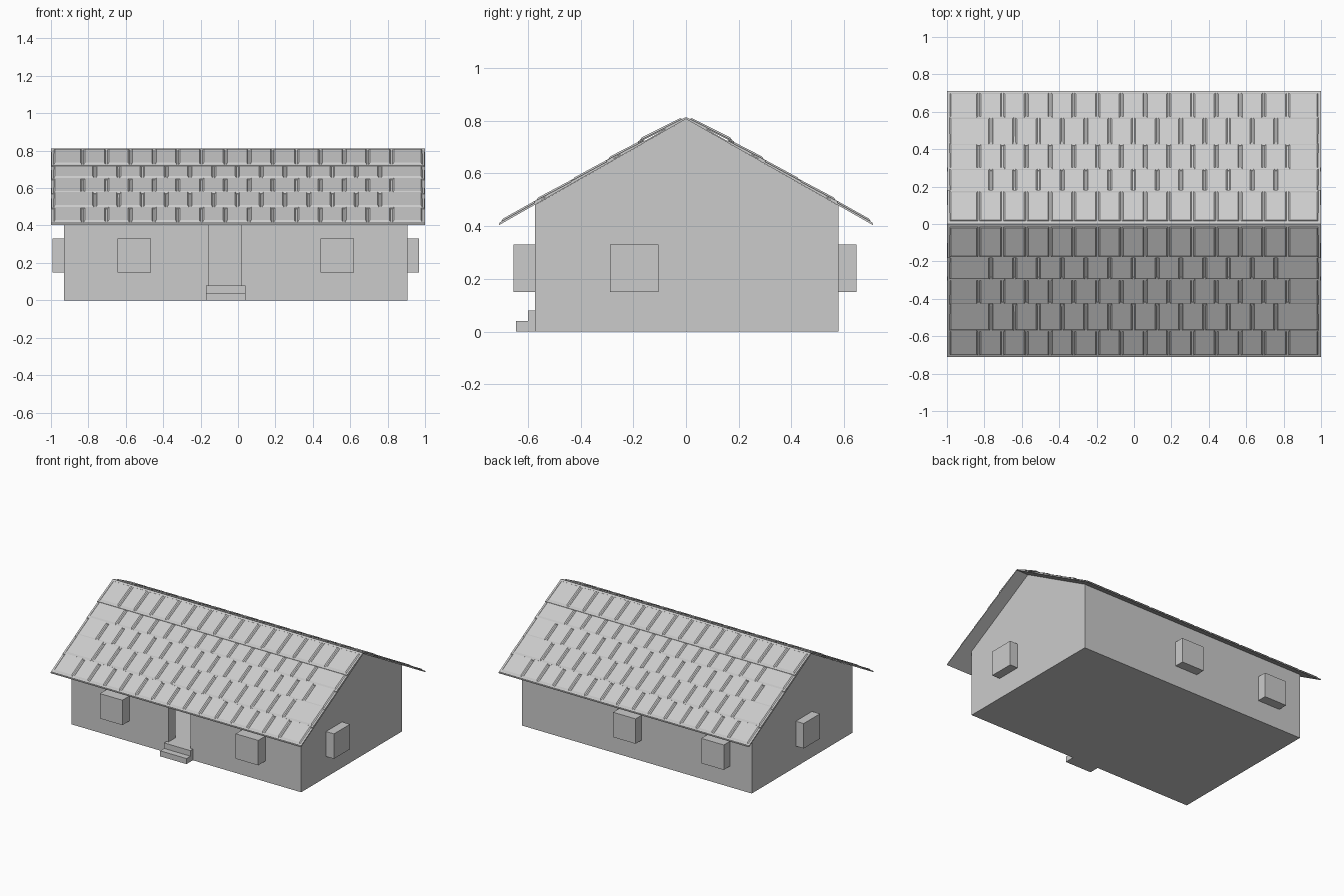
import bpy, bmesh

if "Cube" in bpy.data.objects:
    bpy.data.objects.remove(bpy.data.objects["Cube"])

RIDGE, SLOPE = 0.806, 0.567


def finish(bm, name):
    bmesh.ops.recalc_face_normals(bm, faces=bm.faces[:])
    me = bpy.data.meshes.new(name)
    bm.to_mesh(me)
    bm.free()
    ob = bpy.data.objects.new(name, me)
    bpy.context.collection.objects.link(ob)
    return ob


def hexa(bm, lo, hi):
    """Six-sided block from a bottom loop and a top loop."""
    a = [bm.verts.new(p) for p in lo]
    b = [bm.verts.new(p) for p in hi]
    n = len(a)
    bm.faces.new(a)
    bm.faces.new(b)
    for i in range(n):
        bm.faces.new((a[i], a[(i + 1) % n], b[(i + 1) % n], b[i]))


def box(name, x0, x1, y0, y1, z0, z1):
    bm = bmesh.new()
    c = [(x0, y0), (x1, y0), (x1, y1), (x0, y1)]
    hexa(bm, [(x, y, z0) for x, y in c], [(x, y, z1) for x, y in c])
    return finish(bm, name)


def prism(name, profile, x0, x1):
    bm = bmesh.new()
    hexa(bm, [(x0, y, z) for y, z in profile], [(x1, y, z) for y, z in profile])
    return finish(bm, name)


# gabled walls, hollow inside with an open doorway
walls = prism("house_walls", [(-0.572, 0), (0.578, 0), (0.578, 0.478),
                              (0, RIDGE), (-0.572, 0.481)], -0.93, 0.905)
room = prism("room_cutter", [(-0.49, 0.08), (0.5, 0.08), (0.5, 0.44),
                             (0, 0.72), (-0.49, 0.44)], -0.85, 0.825)
door = box("door_cutter", -0.155, 0.02, -0.7, -0.4, 0.08, 0.44)
for cutter in (room, door):
    m = walls.modifiers.new("cut", 'BOOLEAN')
    m.operation = 'DIFFERENCE'
    m.solver = 'EXACT'
    m.object = cutter
    cutter.hide_render = True
    cutter.hide_viewport = True

# front steps
box("lower_step", -0.17, 0.04, -0.645, -0.571, 0, 0.04)
box("upper_step", -0.17, 0.04, -0.6, -0.571, 0.04, 0.08)

# box windows
for i, x in enumerate((-0.645, 0.44)):
    box(f"front_window_{i}", x, x + 0.18, -0.655, -0.56, 0.15, 0.33)
for i, x in enumerate((-0.05, -0.755)):
    box(f"back_window_{i}", x, x + 0.18, 0.57, 0.647, 0.15, 0.33)
box("right_window", 0.895, 0.968, -0.288, -0.105, 0.15, 0.33)
box("left_window", -0.993, -0.92, -0.11, 0.075, 0.15, 0.33)


# roof: everything lies on the front slope and is mirrored to the back
def plate(bm, x0, x1, y0, y1, h0, h1, t, inset=0.0):
    """Plate on the slope; h0/h1 are lifts at its upper and lower edge."""
    def pt(x, y, lift):
        h = h0 + (h1 - h0) * (y - y0) / (y1 - y0)
        return (x, -y, RIDGE - SLOPE * y + h + lift)

    def loop(d, lift):
        return [pt(x0 + d, y0 + d, lift), pt(x1 - d, y0 + d, lift),
                pt(x1 - d, y1 - d, lift), pt(x0 + d, y1 - d, lift)]
    hexa(bm, loop(0, 0), loop(inset, t))


def mirrored(bm, name):
    ob = finish(bm, name)
    m = ob.modifiers.new("mirror", 'MIRROR')
    m.use_axis = (False, True, False)
    m.use_mirror_merge = False


bm = bmesh.new()
plate(bm, -1, 1, 0, 0.71, 0, 0, 0.006)
mirrored(bm, "roof_deck")

# five overlapping rows of bevelled tiles with staggered joints
ends = [0.0, 0.182, 0.302, 0.437, 0.575, 0.708]
lifts = [0.013, 0.009, 0.006, 0.008, 0.003]
for r in range(5):
    y0, y1, lift = max(ends[r] - 0.025, 0.002), ends[r + 1], lifts[r]
    bm = bmesh.new()
    plate(bm, -0.998, 0.998, y0, y1, 0.002, lift, 0.006)
    first, count = (-0.83, 14) if r % 2 == 0 else (-0.765, 13)
    cuts = [-0.99] + [first + 0.127 * k for k in range(count)] + [0.99]
    ty0 = y0 + 0.012 if r in (0, 4) else y0
    for a, b in zip(cuts, cuts[1:]):
        f = (ty0 - y0) / (y1 - y0)
        plate(bm, a + 0.004, b - 0.004, ty0, y1 - 0.006,
              0.007 + (lift - 0.002) * f, lift + 0.005, 0.008, 0.008)
    mirrored(bm, f"tile_row_{r + 1}")
